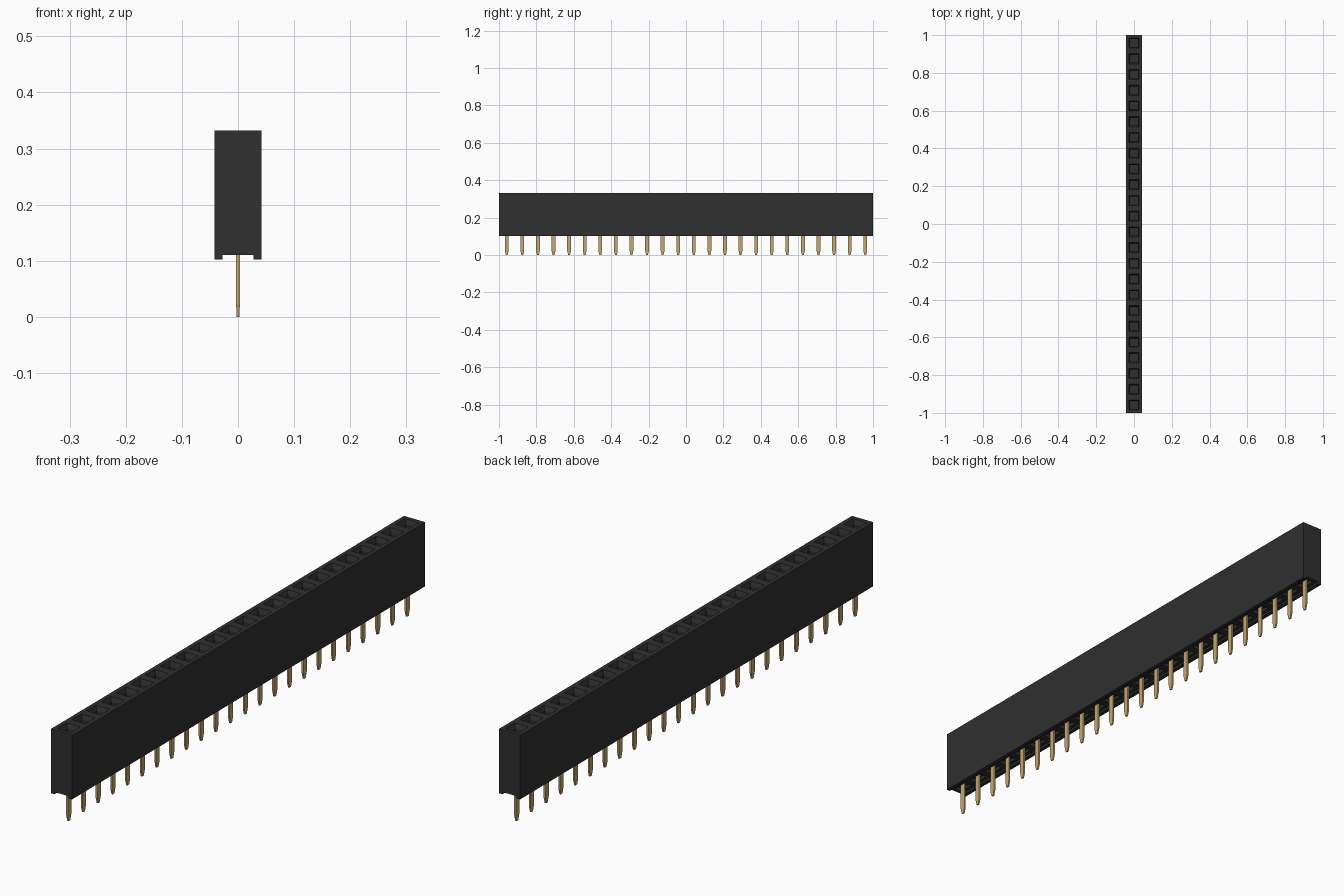
import bpy, bmesh

cube = bpy.data.objects.get("Cube")
if cube:
    bpy.data.objects.remove(cube, do_unlink=True)

COUNT = 24
PITCH = 2.0 / COUNT


def material(name, rgb):
    m = bpy.data.materials.new(name)
    m.use_nodes = True
    m.diffuse_color = (*rgb, 1)
    m.node_tree.nodes["Principled BSDF"].inputs["Base Color"].default_value = (*rgb, 1)
    return m


black = material("black plastic", (0.029, 0.029, 0.029))
gold = material("gold metal", (0.56, 0.39, 0.16))


def finish(bm, name, mat):
    bmesh.ops.recalc_face_normals(bm, faces=bm.faces)
    mesh = bpy.data.meshes.new(name)
    bm.to_mesh(mesh)
    bm.free()
    mesh.materials.append(mat)
    obj = bpy.data.objects.new(name, mesh)
    bpy.context.collection.objects.link(obj)
    return obj


def sink(bm, faces, inset, drop):
    """Inset every face on its own and move the inner face along z."""
    bmesh.ops.inset_individual(bm, faces=faces, thickness=inset)
    for v in {v for f in faces for v in f.verts}:
        v.co.z += drop


# Housing: channelled profile swept along y, one segment per socket
profile = [(-0.042, 0.102), (-0.028, 0.102), (-0.028, 0.110), (0.028, 0.110),
           (0.028, 0.102), (0.042, 0.102), (0.042, 0.332), (-0.042, 0.332)]
bm = bmesh.new()
rings = [[bm.verts.new((x, -1 + i * PITCH, z)) for x, z in profile]
         for i in range(COUNT + 1)]
n = len(profile)
tops, floors = [], []
for a, b in zip(rings, rings[1:]):
    for k in range(n):
        f = bm.faces.new((a[k], a[(k + 1) % n], b[(k + 1) % n], b[k]))
        if k == 6:
            tops.append(f)
        elif k == 2:
            floors.append(f)
bm.faces.new(rings[0])
bm.faces.new(rings[-1])
bmesh.ops.recalc_face_normals(bm, faces=bm.faces)

# Sockets: flat rim, funnel, then a straight square hole
sink(bm, tops, 0.021, 0)
sink(bm, tops, 0.009, -0.016)
sink(bm, tops, 0.0005, -0.10)
# Slots around the pin roots
sink(bm, floors, 0.019, 0)
sink(bm, floors, 0.0005, 0.012)
finish(bm, "housing", black)


def add_loft(bm, y, sections):
    """Rectangular sections (z, half x, half y) joined into a closed bar."""
    loops = [[bm.verts.new((sx * hx, y + sy * hy, z))
              for sx, sy in ((-1, -1), (1, -1), (1, 1), (-1, 1))]
             for z, hx, hy in sections]
    for a, b in zip(loops, loops[1:]):
        for k in range(4):
            bm.faces.new((a[k], a[(k + 1) % 4], b[(k + 1) % 4], b[k]))
    bm.faces.new(loops[0])
    bm.faces.new(loops[-1])


# Flat pins with tapered tips, and spring contacts inside the sockets
pins, contacts = bmesh.new(), bmesh.new()
for i in range(COUNT):
    y = -1 + (i + 0.5) * PITCH
    add_loft(pins, y, [(0, 0.0025, 0.005), (0.022, 0.0033, 0.010), (0.125, 0.0033, 0.010)])
    for side in (-1, 1):
        add_loft(contacts, y + side * 0.0075, [(0.21, 0.004, 0.002), (0.295, 0.004, 0.002)])
finish(pins, "pins", gold)
finish(contacts, "socket_contacts", gold)
